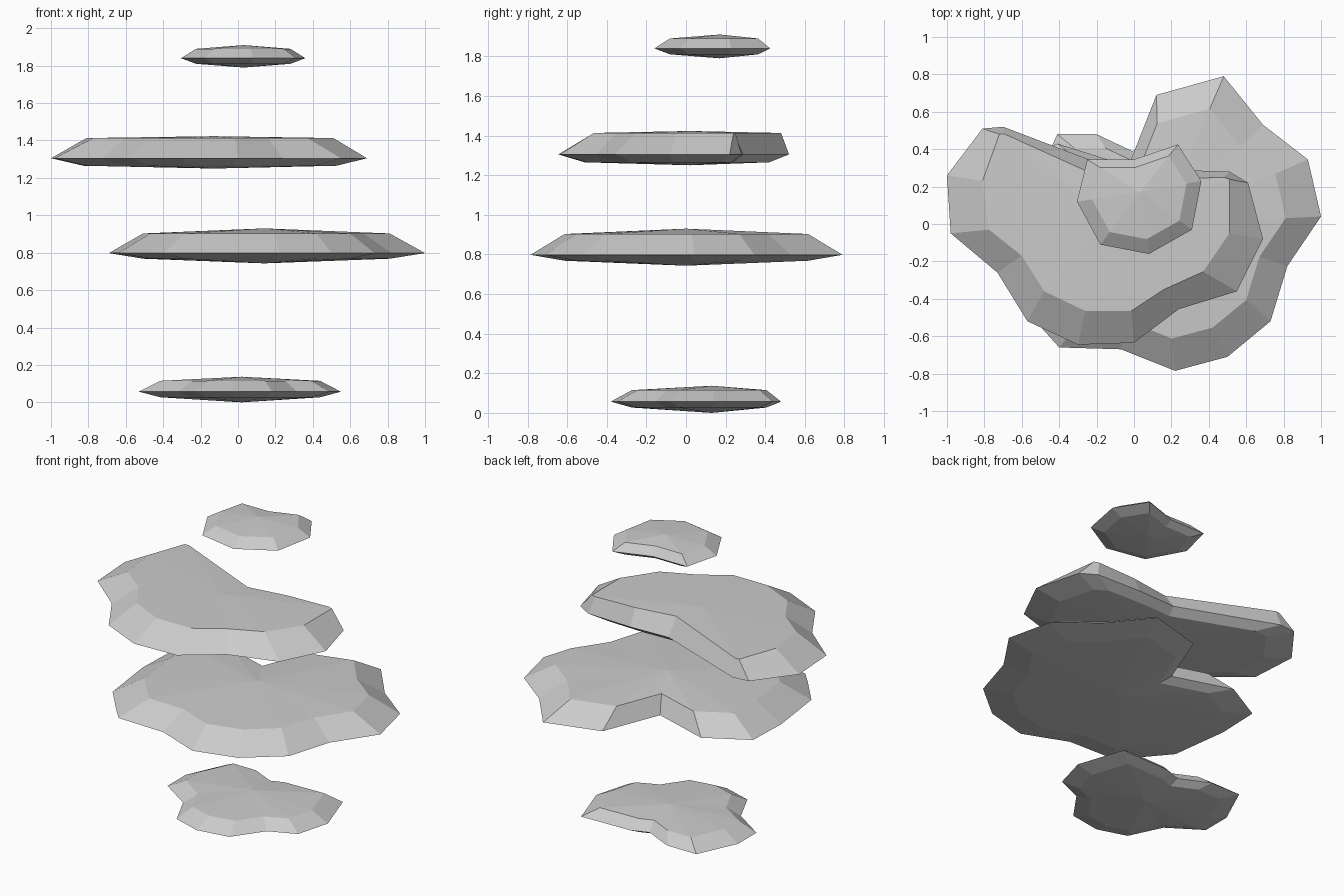
import bpy, bmesh

if "Cube" in bpy.data.objects:
    bpy.data.objects.remove(bpy.data.objects["Cube"])


def make_pad(name, outline, z, center, inset, top, bottom, ring=None):
    """Faceted pad: rim outline, inset rings above and below, fanned to a peak.
    top and bottom are (ring offset, centre offset) heights from the rim."""
    cx, cy = center

    def scaled(k):
        return [(cx + (x - cx) * k, cy + (y - cy) * k) for x, y in outline]

    bm = bmesh.new()
    rim = [bm.verts.new((x, y, z)) for x, y in outline]
    n = len(rim)
    for pts, (dz_ring, dz_mid) in ((ring or scaled(inset), top),
                                   (scaled(inset), bottom)):
        loop = [bm.verts.new((x, y, z + dz_ring)) for x, y in pts]
        mid = bm.verts.new((cx, cy, z + dz_mid))
        for i in range(n):
            j = (i + 1) % n
            bm.faces.new((rim[i], rim[j], loop[j], loop[i]))
            bm.faces.new((loop[i], loop[j], mid))
    bmesh.ops.recalc_face_normals(bm, faces=bm.faces)
    mesh = bpy.data.meshes.new(name)
    bm.to_mesh(mesh)
    bm.free()
    obj = bpy.data.objects.new(name, mesh)
    bpy.context.collection.objects.link(obj)
    return obj


# Lowest pad
make_pad("bottom_pad",
         [(-.03, -.38), (.18, -.345), (.315, -.155), (.49, -.08), (.55, .14),
          (.45, .44), (.1, .43), (-.01, .39), (-.2, .48), (-.41, .48),
          (-.53, .22), (-.53, .03), (-.32, -.11), (-.22, -.32)],
         .057, (.02, .13), .79, (.058, .08), (-.03, -.057))

# Widest pad, notched at the back
make_pad("wide_pad",
         [(.22, -.785), (.5, -.71), (.73, -.52), (.82, -.225), (1, .04),
          (.93, .345), (.69, .53), (.48, .79), (.12, .69), (-.03, .31),
          (-.41, .43), (-.68, .28), (-.69, 0), (-.64, -.38), (-.49, -.56),
          (-.4, -.66), (-.07, -.67)],
         .798, (.14, 0), .78, (.105, .132), (-.03, -.055))

# Upper pad, with a steep concave back edge
make_pad("upper_pad",
         [(-1, .26), (-.98, -.05), (-.73, -.26), (-.57, -.52), (-.3, -.645),
          (0, -.635), (.24, -.455), (.55, -.36), (.69, -.08), (.61, .22),
          (.51, .28), (.2, .29), (-.07, .28), (-.7, .52), (-.81, .51)],
         1.305, (-.13, .02), .8, (.108, .118), (-.04, -.055),
         ring=[(-.81, .23), (-.775, -.03), (-.6, -.17), (-.48, -.36),
               (-.26, -.465), (-.015, -.465), (.16, -.35), (.37, -.255),
               (.51, -.05), (.51, .24), (.48, .25), (.2, .24), (-.07, .2),
               (-.69, .48), (-.72, .48)])

# Small crown pad
make_pad("top_pad",
         [(-.305, .12), (-.18, -.11), (.08, -.16), (.31, -.03), (.36, .23),
          (.235, .425), (0, .345), (-.25, .345)],
         1.84, (.03, .17), .76, (.05, .07), (-.03, -.05))
